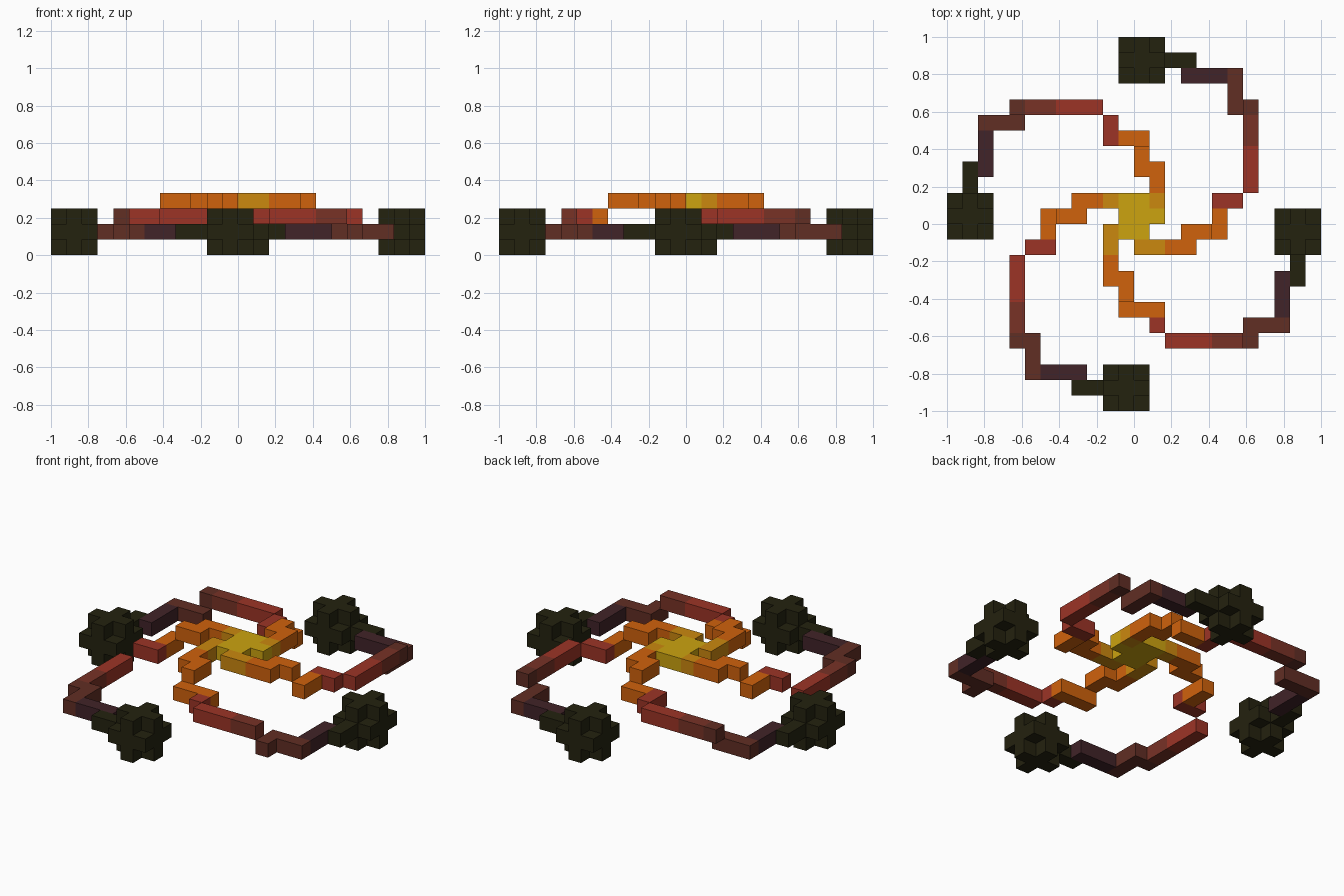
import bpy, bmesh

if "Cube" in bpy.data.objects:
    bpy.data.objects.remove(bpy.data.objects["Cube"])

U = 1 / 12  # size of one block


def material(name, hexcol):
    lin = []
    for k in (0, 2, 4):
        c = int(hexcol[k:k + 2], 16) / 255
        lin.append(c / 12.92 if c <= 0.04045 else ((c + 0.055) / 1.055) ** 2.4)
    m = bpy.data.materials.new(name)
    m.diffuse_color = (*lin, 1)
    m.use_nodes = True
    m.node_tree.nodes["Principled BSDF"].inputs["Base Color"].default_value = m.diffuse_color
    return m


MATS = {n: material(n, h) for n, h in {
    "charcoal": "24220f", "plum": "412328", "dark_brown": "612e24",
    "rust_brown": "783226", "brick_red": "9c3426", "orange": "d0620c",
    "gold": "cb880f", "yellow": "cca310"}.items()}
NAMES = list(MATS)


def line(a, b):
    """Blocks from a to b along one axis, both ends included."""
    n = max(abs(b[0] - a[0]), abs(b[1] - a[1]))
    return [(a[0] + (b[0] - a[0]) * k // max(n, 1),
             a[1] + (b[1] - a[1]) * k // max(n, 1)) for k in range(n + 1)]


# one spiral arm, from its outer ball to the hub: start, end, layer, colour
ARM = [
    ((2, 10), (3, 10), 1, "charcoal"),
    ((3, 9), (5, 9), 1, "plum"),
    ((6, 9), (6, 7), 1, "dark_brown"),
    ((7, 7), (7, 7), 2, "dark_brown"),
    ((7, 6), (7, 5), 2, "rust_brown"),
    ((7, 4), (7, 2), 2, "brick_red"),
    ((6, 1), (5, 1), 2, "brick_red"),
    ((5, 0), (5, -1), 2, "orange"),
    ((4, -1), (3, -1), 3, "orange"),
    ((3, -2), (2, -2), 3, "orange"),
    ((1, -2), (0, -2), 3, "gold"),
]
LOWERED = {"front": 2, "right": 7}  # the outer bar sits a layer lower beyond this row


def turn(i, j, k):
    for _ in range(k):
        i, j = j, -i - 1
    return i, j


parts = {}  # part name -> {block: colour}
for k, side in enumerate(("back", "right", "front", "left")):
    arm = parts[side + "_spiral_arm"] = {}
    for a, b, z, col in ARM:
        for i, j in line(a, b):
            low = i == 7 and j >= LOWERED.get(side, 99)
            arm[(*turn(i, j, k), 1 if low else z)] = col
    # rounded ball at the arm tip
    ci, cj = turn(0, 10, k)
    parts[side + "_ball"] = {
        (ci + x, cj + y, 1 + z): "charcoal"
        for x in (-1, 0, 1) for y in (-1, 0, 1) for z in (-1, 0, 1)
        if abs(x) + abs(y) + abs(z) < 3}
parts["right_spiral_arm"][(1, -6, 2)] = "orange"

# central hub
hub = {(i, j, 3): "yellow" for i in (-1, 0) for j in (-1, 0, 1)}
hub[(1, 0, 3)] = "yellow"
for cells in parts.values():
    for c in hub:
        cells.pop(c, None)
parts["hub"] = hub

filled = {c for cells in parts.values() for c in cells}


def build(name, cells):
    """Turn blocks into a mesh with only the exposed faces."""
    used = [n for n in NAMES if n in cells.values()]
    bm = bmesh.new()
    for c, col in cells.items():
        for ax in range(3):
            for s in (0, 1):
                nb = list(c)
                nb[ax] += 2 * s - 1
                if tuple(nb) in filled:
                    continue
                quad = []
                for u, v in ((0, 0), (1, 0), (1, 1), (0, 1)):
                    p = list(c)
                    p[ax] += s
                    p[(ax + 1) % 3] += u
                    p[(ax + 2) % 3] += v
                    quad.append(bm.verts.new([q * U for q in p]))
                f = bm.faces.new(quad if s else quad[::-1])
                f.material_index = used.index(col)
    bmesh.ops.remove_doubles(bm, verts=bm.verts, dist=1e-4)
    me = bpy.data.meshes.new(name)
    bm.to_mesh(me)
    bm.free()
    for n in used:
        me.materials.append(MATS[n])
    bpy.context.collection.objects.link(bpy.data.objects.new(name, me))


for name, cells in parts.items():
    build(name, cells)
